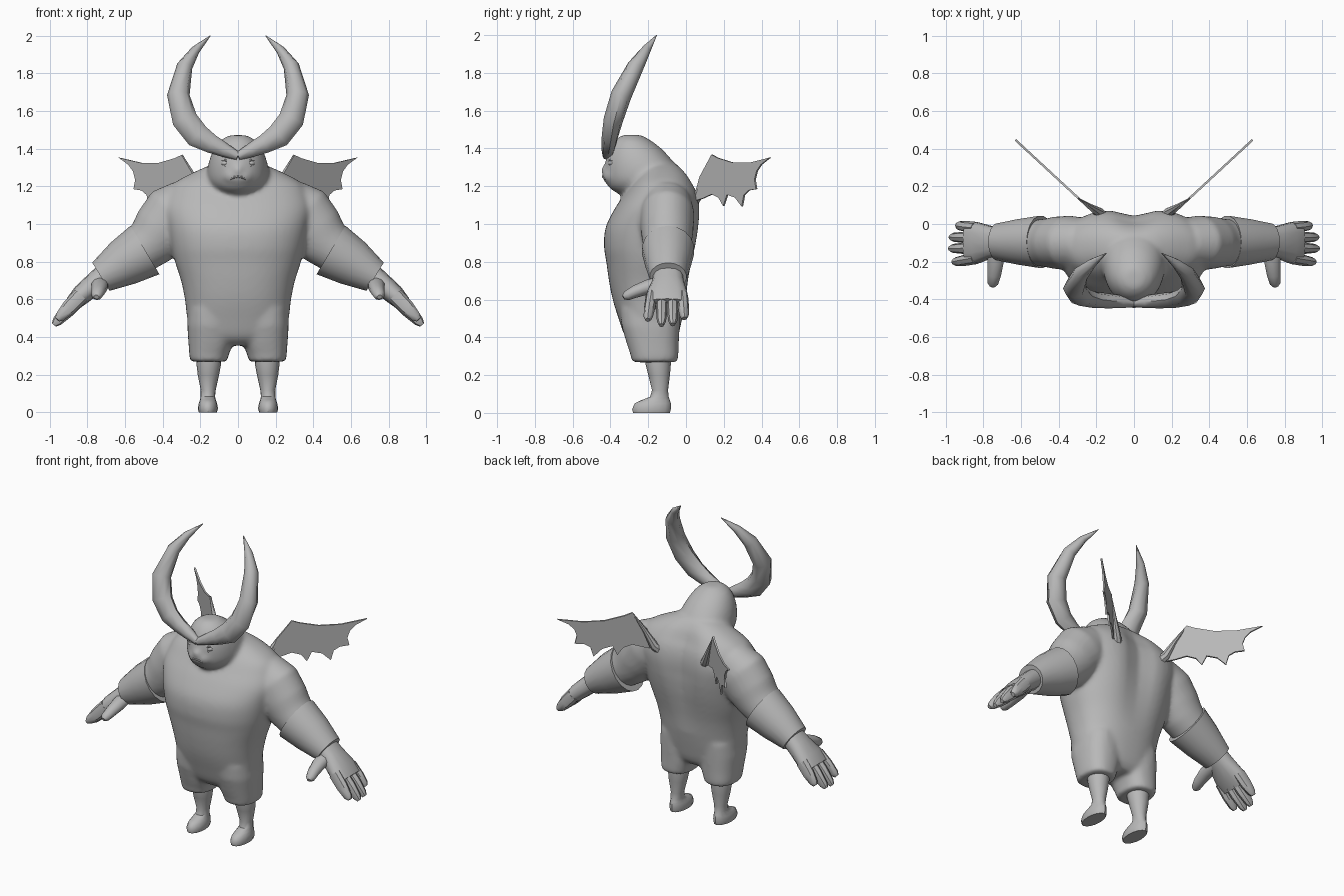
import bpy, bmesh, math
from mathutils import Vector

grey = bpy.data.materials.new("clay_grey")
grey.diffuse_color = (0.48, 0.48, 0.48, 1)


def finish(bm, name, mirror=False, angle=40):
    bmesh.ops.recalc_face_normals(bm, faces=bm.faces)
    me = bpy.data.meshes.new(name)
    bm.to_mesh(me)
    bm.free()
    ob = bpy.data.objects.new(name, me)
    bpy.context.collection.objects.link(ob)
    me.materials.append(grey)
    bpy.ops.object.select_all(action='DESELECT')
    bpy.context.view_layer.objects.active = ob
    ob.select_set(True)
    bpy.ops.object.shade_smooth_by_angle(angle=math.radians(angle))
    if mirror:
        ob.modifiers.new("mirror", 'MIRROR').use_mirror_merge = False
    return ob


def skin(bm, rings):
    """Bridge rings of points and cap both ends."""
    vs = [[bm.verts.new(p) for p in r] for r in rings]
    n = len(vs[0])
    for a, b in zip(vs, vs[1:]):
        for i in range(n):
            j = (i + 1) % n
            bm.faces.new((a[i], a[j], b[j], b[i]))
    bm.faces.new(vs[0][::-1])
    bm.faces.new(vs[-1])


def oval(n, power):
    """Unit rounded-square outline."""
    e = 2 / power
    for i in range(n):
        c, s = math.cos(math.tau * i / n), math.sin(math.tau * i / n)
        yield math.copysign(abs(c) ** e, c), math.copysign(abs(s) ** e, s)


def smooth_rows(rows, k=4):
    """Fill in rows along a smooth spline through the given ones."""
    p = [rows[0], *rows, rows[-1]]
    out = []
    for a, b, c, d in zip(p, p[1:], p[2:], p[3:]):
        for t in (i / k for i in range(k)):
            out.append([.5 * (2 * f + (g - e) * t + (2 * e - 5 * f + 4 * g - h) * t * t
                              + (3 * f - e - 3 * g + h) * t ** 3) for e, f, g, h in zip(a, b, c, d)])
    return out + [rows[-1]]


def stack(bm, rows, n=24, power=2.0):
    """Level sections: z, x centre, half width, front y, back y."""
    skin(bm, [[Vector((x + w * u, (f + b) / 2 + (b - f) / 2 * v, z)) for u, v in oval(n, power)]
              for z, x, w, f, b in rows])


def tube(bm, path, n=10, ref=(0, 1, 0), power=2.0):
    """Sections along a path: x, y, z, radius, radius along ref."""
    pts = [Vector(p[:3]) for p in path]
    rings = []
    for i, p in enumerate(path):
        t = (pts[min(i + 1, len(pts) - 1)] - pts[max(i - 1, 0)]).normalized()
        r = Vector(ref)
        v = (r - t * r.dot(t)).normalized()
        u = t.cross(v)
        rings.append([pts[i] + u * a * p[3] + v * b * p[4] for a, b in oval(n, power)])
    skin(bm, rings)


def ball(bm, centre, size, seg=14):
    new = bmesh.ops.create_uvsphere(bm, u_segments=seg, v_segments=seg // 2 + 1, radius=1)["verts"]
    for v in new:
        v.co = Vector((v.co.x * size[0], v.co.y * size[1], v.co.z * size[2])) + Vector(centre)


# body: torso, hunched head, upper arms and shorts blended into one skin
bm = bmesh.new()
stack(bm, smooth_rows([(.355, 0, .15, -.27, -.08), (.40, 0, .24, -.32, -.045), (.5, 0, .27, -.357, -.02),
                       (.6, 0, .282, -.388, 0), (.7, 0, .303, -.408, .02), (.8, 0, .335, -.422, .045),
                       (.88, 0, .355, -.434, .065), (.98, 0, .375, -.426, .083), (1.08, 0, .395, -.378, .088),
                       (1.16, 0, .375, -.325, .075), (1.22, 0, .335, -.285, .045), (1.275, 0, .235, -.245, .01),
                       (1.32, 0, .13, -.22, -.035)]), 48, 2.3)
stack(bm, smooth_rows([(1.155, 0, .10, -.35, 0), (1.19, 0, .14, -.405, .025), (1.23, 0, .162, -.425, .02),
                       (1.28, 0, .164, -.43, -.008), (1.34, 0, .152, -.425, -.062), (1.40, 0, .127, -.405, -.13),
                       (1.445, 0, .092, -.375, -.19), (1.472, 0, .045, -.335, -.24)]), 32)
for v in bm.verts:  # gentle groove down the spine
    if v.co.y > -.15:
        fade = min(1, max(0, (v.co.z - .6) / .4)) * min(1, max(0, (1.4 - v.co.z) / .2))
        v.co.y -= .045 * fade * math.exp(-(v.co.x / .1) ** 2)
for s in (1, -1):
    tube(bm, [(s * .26, -.10, 1.11, .14, .13), (s * .34, -.10, 1.05, .17, .145),
              (s * .41, -.10, .965, .158, .14), (s * .46, -.10, .905, .14, .13),
              (s * .54, -.10, .835, .115, .12)], 24)
    stack(bm, [(.268, s * .155, .098, -.286, -.045), (.30, s * .155, .104, -.292, -.04),
               (.36, s * .145, .118, -.312, -.038), (.46, s * .14, .13, -.342, -.033),
               (.55, s * .14, .125, -.35, -.03)], 24, 2.4)
ball(bm, (0, -.392, 1.255), (.085, .052, .05))
ball(bm, (0, -.415, 1.285), (.035, .036, .035))
body = finish(bm, "body", angle=180)
rm = body.modifiers.new("blend", 'REMESH')
rm.mode, rm.voxel_size, rm.use_smooth_shade = 'VOXEL', .012, True
sm = body.modifiers.new("soften", 'SMOOTH')
sm.factor, sm.iterations = .5, 12

# legs with feet
bm = bmesh.new()
stack(bm, [(0, .16, .048, -.28, -.085), (.02, .16, .054, -.285, -.08), (.05, .16, .048, -.272, -.08),
           (.066, .16, .042, -.24, -.085), (.085, .16, .038, -.19, -.092), (.12, .158, .04, -.18, -.095),
           (.2, .157, .057, -.2, -.085), (.26, .155, .066, -.215, -.08), (.32, .155, .066, -.215, -.08)], 16)
finish(bm, "leg", True)

# rolled sleeve cuffs on the forearms
bm = bmesh.new()
tube(bm, [(.494, -.095, .862, .15, .14), (.61, -.095, .793, .127, .122), (.728, -.095, .72, .088, .098)], 18)
finish(bm, "sleeve_cuff", True)

# hands: palm, four tapering fingers and thumb
bm = bmesh.new()
tube(bm, [(.69, -.095, .745, .062, .075), (.76, -.095, .686, .058, .085),
          (.83, -.1, .625, .054, .11), (.88, -.1, .575, .042, .112)], 14, power=2.4)
for y0, y1, x, z in ((-.02, -.008, .94, .5), (-.072, -.07, .975, .468),
                     (-.128, -.13, .978, .464), (-.182, -.203, .96, .492)):
    a, b = Vector((.835, y0, .62)), Vector((x, y1, z))
    tube(bm, [(*a.lerp(b, k), r, q) for k, r, q in
              ((0, .043, .031), (.5, .04, .03), (.88, .027, .024), (1, .014, .013))], 8)
tube(bm, [(.735, -.11, .69, .038, .048), (.735, -.2, .667, .039, .045), (.742, -.27, .642, .033, .037),
          (.75, -.315, .62, .026, .029), (.752, -.332, .612, .012, .014)], 10, ref=(1, 0, 0))
finish(bm, "hand", True)

# horns sweeping out from the brow and up to points
bm = bmesh.new()
tube(bm, [(.0, -.42, 1.36, .022, .022), (.07, -.413, 1.392, .038, .034), (.14, -.408, 1.425, .05, .04),
          (.215, -.402, 1.468, .066, .044), (.283, -.384, 1.555, .068, .052), (.317, -.342, 1.685, .06, .055),
          (.283, -.265, 1.838, .042, .044), (.225, -.21, 1.925, .024, .026), (.147, -.155, 2.0, .002, .002)], 8)
finish(bm, "horn", True, 50)

# bat wings: a thin scalloped plate, x following y along the spread
bm = bmesh.new()
edge = [(.04, 1.12), (.075, 1.25), (.138, 1.367), (.17, 1.35), (.25, 1.325), (.34, 1.325), (.447, 1.352),
        (.40, 1.315), (.377, 1.28), (.366, 1.235), (.374, 1.185), (.335, 1.178), (.31, 1.155), (.298, 1.092),
        (.262, 1.14), (.22, 1.155), (.2, 1.095), (.175, 1.14), (.138, 1.157), (.09, 1.135)]
skin(bm, [[Vector((.63 - (.447 - y) * 1.08 + d, y - d, z)) for y, z in edge] for d in (-.004, .004)])
finish(bm, "wing_membrane", True, 30)

# wing roots and leading bones
bm = bmesh.new()
tube(bm, [(.15, .02, 1.10, .035, .035), (.19, .065, 1.15, .028, .026), (.235, .095, 1.25, .014, .014),
          (.297, .138, 1.367, .003, .003)], 8)
finish(bm, "wing_bone", True)

# face: eyes with lids and a frowning mouth
bm = bmesh.new()
ball(bm, (.066, -.391, 1.323), (.024, .02, .016))
finish(bm, "eye", True, 180)
bm = bmesh.new()
for dz in (.016, -.016):
    tube(bm, [(.03, -.41, 1.316, .004, .004), (.066, -.403, 1.323 + dz, .007, .008),
              (.105, -.368, 1.332, .004, .004)], 8)
finish(bm, "eyelid", True)
bm = bmesh.new()
tube(bm, [(-.042, -.427, 1.236, .003, .003), (-.022, -.437, 1.248, .006, .006), (0, -.44, 1.252, .006, .006),
          (.022, -.437, 1.248, .006, .006), (.042, -.427, 1.236, .003, .003)], 8)
finish(bm, "mouth")
